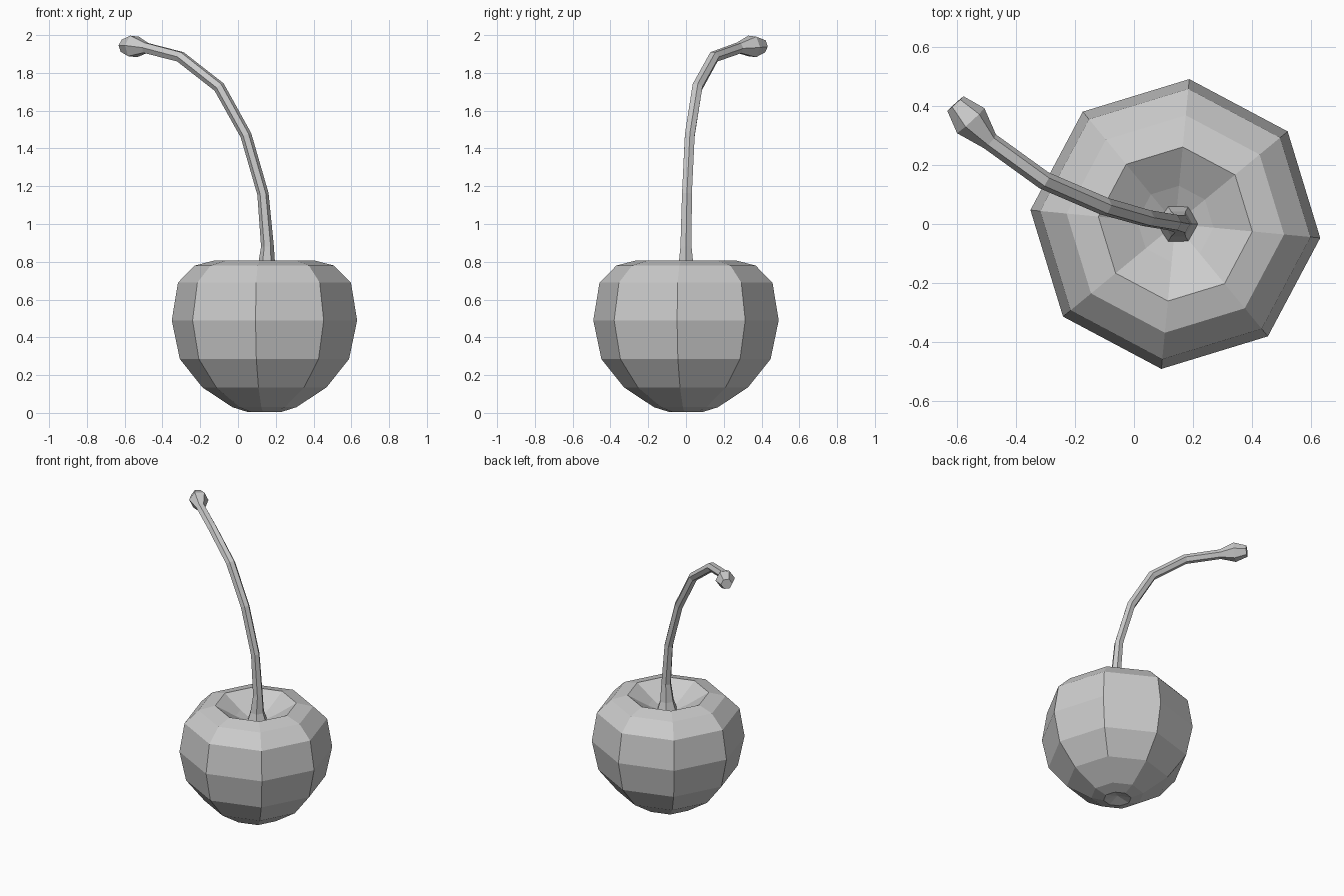
import bpy
import bmesh
from math import cos, sin, tau, radians
from mathutils import Vector

cube = bpy.data.objects.get("Cube")
if cube:
    bpy.data.objects.remove(cube)

# One plain grey for every part
grey = bpy.data.materials.new("plain_grey")
grey.use_nodes = True
grey.diffuse_color = (0.6, 0.6, 0.6, 1)
grey.node_tree.nodes["Principled BSDF"].inputs["Base Color"].default_value = (0.6, 0.6, 0.6, 1)


def ring(bm, centre, u, v, radius, sides, turn):
    angles = [turn + tau * i / sides for i in range(sides)]
    return [bm.verts.new(centre + radius * (u * cos(a) + v * sin(a))) for a in angles]


def skin(name, rings, sides, turn, tips=(None, None)):
    """Join rings of (centre, u, v, radius); close each end with a tip or a flat cap."""
    bm = bmesh.new()
    loops = [ring(bm, *r, sides, turn) for r in rings]
    for low, high in zip(loops, loops[1:]):
        for i in range(sides):
            j = (i + 1) % sides
            bm.faces.new((low[i], low[j], high[j], high[i]))
    for loop, tip in zip((loops[0], loops[-1]), tips):
        if tip is None:
            bm.faces.new(loop)
        else:
            point = bm.verts.new(tip)
            for i in range(sides):
                bm.faces.new((loop[i], loop[(i + 1) % sides], point))
    bmesh.ops.recalc_face_normals(bm, faces=bm.faces)
    mesh = bpy.data.meshes.new(name)
    bm.to_mesh(mesh)
    bm.free()
    mesh.materials.append(grey)
    obj = bpy.data.objects.new(name, mesh)
    bpy.context.collection.objects.link(obj)
    return obj


# Fruit: eight-sided turned body with a dimple at each end
X, Y, Z = Vector((1, 0, 0)), Vector((0, 1, 0)), Vector((0, 0, 1))
axis = 0.14
profile = [(0.09, 0.005), (0.17, 0.03), (0.33, 0.135), (0.45, 0.285), (0.493, 0.49),
           (0.46, 0.69), (0.37, 0.78), (0.262, 0.808), (0.13, 0.73)]
rings = [(Vector((axis, 0, z)), X, Y, r) for r, z in profile]
skin("fruit", rings, 8, radians(-5.5), (Vector((axis, 0, 0.03)), Vector((axis, 0, 0.67))))

# Stem: flared foot, bent shaft and knobbed end
path = [(0.15, 0, 0.68, 0.075), (0.15, 0, 0.76, 0.048), (0.156, 0, 0.88, 0.034),
        (0.132, 0.005, 1.16, 0.03), (0.042, 0.02, 1.47, 0.03), (-0.1, 0.06, 1.725, 0.031),
        (-0.305, 0.148, 1.885, 0.031), (-0.488, 0.28, 1.932, 0.031),
        (-0.553, 0.35, 1.94, 0.063), (-0.605, 0.408, 1.942, 0.037)]
points = [Vector(p[:3]) for p in path]
rings = []
u = X
for i, p in enumerate(points):
    before = (p - points[i - 1]).normalized() if i else Z
    after = (points[i + 1] - p).normalized() if i + 1 < len(points) else before
    along = (before + after).normalized()
    u = (u - along * u.dot(along)).normalized()
    rings.append((p, u, along.cross(u), path[i][3]))
skin("stem", rings, 6, 0)
